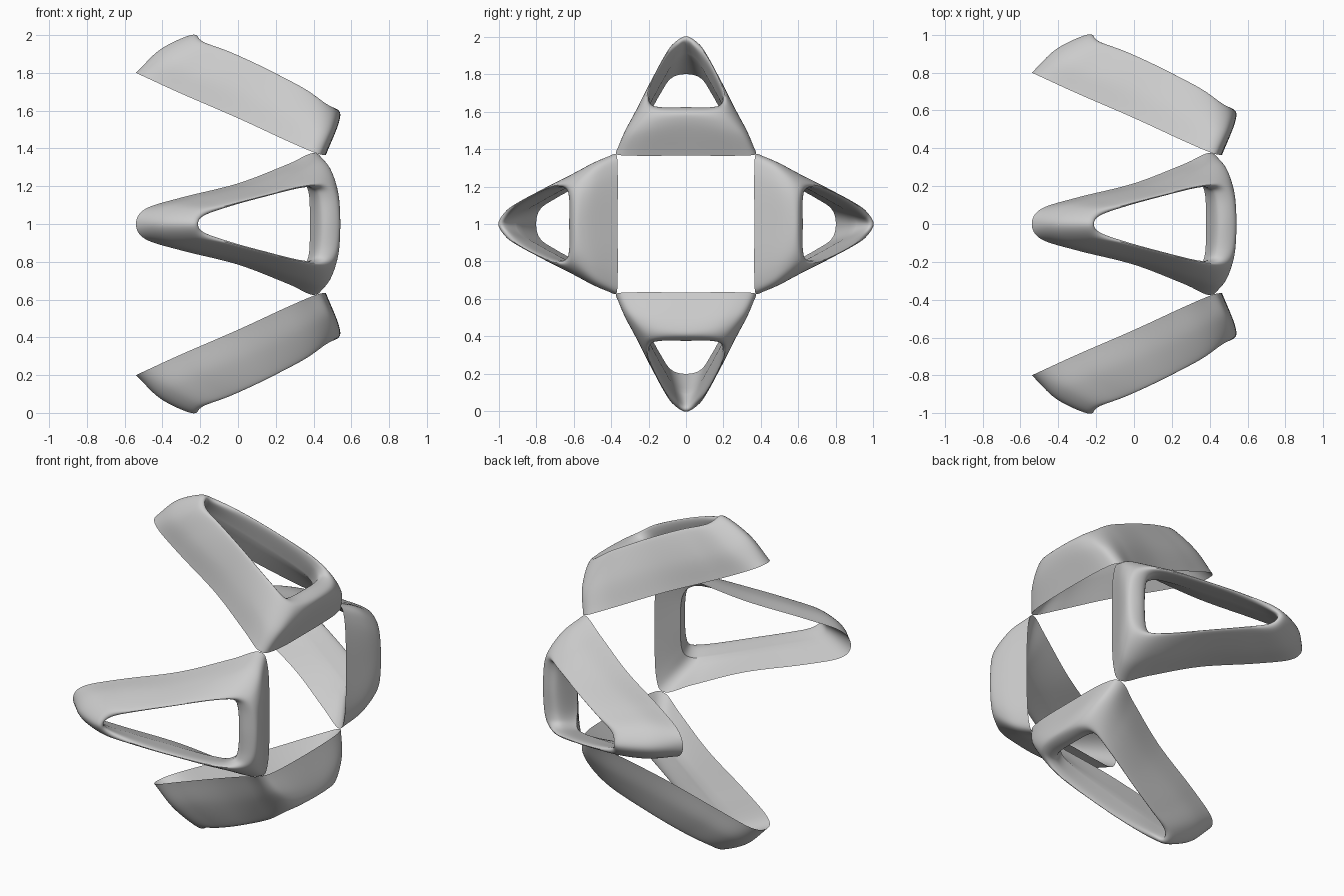
import bpy, bmesh, math
from mathutils import Vector, Matrix

if "Cube" in bpy.data.objects:
    bpy.data.objects.remove(bpy.data.objects["Cube"])

# Half loops of the upper frame, from pointed end to the middle of the wide bar
INNER_EDGE = [(-.54, 0, 1.80), (-.49, .08, 1.777), (-.3, .14, 1.69), (0, .215, 1.56),
              (.26, .315, 1.44), (.405, .375, 1.378), (.455, .29, 1.365), (.465, 0, 1.365)]
OUTER_WALL = [(-.41, 0, 1.925), (-.36, .09, 1.875), (-.2, .14, 1.80), (.07, .20, 1.69),
              (.31, .28, 1.575), (.455, .315, 1.50), (.515, .22, 1.51), (.535, 0, 1.54)]
OUTER_RIM = [(-.25, 0, 2.0), (-.21, .07, 1.96), (-.06, .11, 1.905), (.14, .16, 1.815),
             (.35, .21, 1.71), (.47, .215, 1.63), (.52, .15, 1.605), (.528, 0, 1.605)]
HOLE_RIM = [(-.215, 0, 1.975), (-.18, .045, 1.945), (-.04, .095, 1.885), (.14, .145, 1.80),
            (.32, .19, 1.695), (.40, .19, 1.635), (.43, .14, 1.615), (.44, 0, 1.615)]
HOLE_CREASE = [(-.31, 0, 1.90), (-.27, .06, 1.87), (-.1, .11, 1.79), (.08, .16, 1.70),
               (.25, .205, 1.61), (.34, .215, 1.55), (.375, .16, 1.50), (.38, 0, 1.49)]
STEPS = 8


def catmull(a, b, c, d, t):
    return .5 * (2 * b + (c - a) * t + (2 * a - 5 * b + 4 * c - d) * t * t
                 + (3 * b - a - 3 * c + d) * t ** 3)


def full_loop(half):
    """Mirror a half loop in y and smooth it into a closed curve."""
    pts = [Vector(p) for p in half]
    pts += [Vector((p.x, -p.y, p.z)) for p in reversed(pts[1:-1])]
    n = len(pts)
    return [catmull(pts[i - 1], pts[i], pts[(i + 1) % n], pts[(i + 2) % n], s / STEPS)
            for i in range(n) for s in range(STEPS)]


def section(nodes):
    """Smooth cross-section from the inner edge over the rim to the crease."""
    p = [2 * nodes[0] - nodes[1]] + nodes + [2 * nodes[-1] - nodes[-2]]
    out = [catmull(*p[i:i + 4], s / STEPS) for i in range(len(nodes) - 1) for s in range(STEPS)]
    out.append(nodes[-1])
    out += [nodes[-1].lerp(nodes[0], t) for t in (.25, .5, .75)]
    return out


loops = [full_loop(h) for h in (INNER_EDGE, OUTER_WALL, OUTER_RIM, HOLE_RIM, HOLE_CREASE)]
rings = [section(list(nodes)) for nodes in zip(*loops)]


def make_frame(name, angle):
    bm = bmesh.new()
    grid = [[bm.verts.new(p) for p in ring] for ring in rings]
    n, m = len(grid), len(grid[0])
    for i in range(n):
        for j in range(m):
            a, b = grid[i], grid[(i + 1) % n]
            bm.faces.new((a[j], b[j], b[(j + 1) % m], a[(j + 1) % m]))
    bmesh.ops.recalc_face_normals(bm, faces=bm.faces)
    # Turn the frame about the central x axis at z = 1
    turn = (Matrix.Translation((0, 0, 1)) @ Matrix.Rotation(angle, 4, 'X')
            @ Matrix.Translation((0, 0, -1)))
    bm.transform(turn)
    mesh = bpy.data.meshes.new(name)
    bm.to_mesh(mesh)
    bm.free()
    ob = bpy.data.objects.new(name, mesh)
    bpy.context.collection.objects.link(ob)
    bpy.ops.object.select_all(action='DESELECT')
    ob.select_set(True)
    bpy.context.view_layer.objects.active = ob
    bpy.ops.object.shade_smooth_by_angle(angle=math.radians(35))


# Four identical triangular frames around the axis
for k, side in enumerate(("top", "front", "bottom", "back")):
    make_frame(side + "_triangular_frame", k * math.pi / 2)
